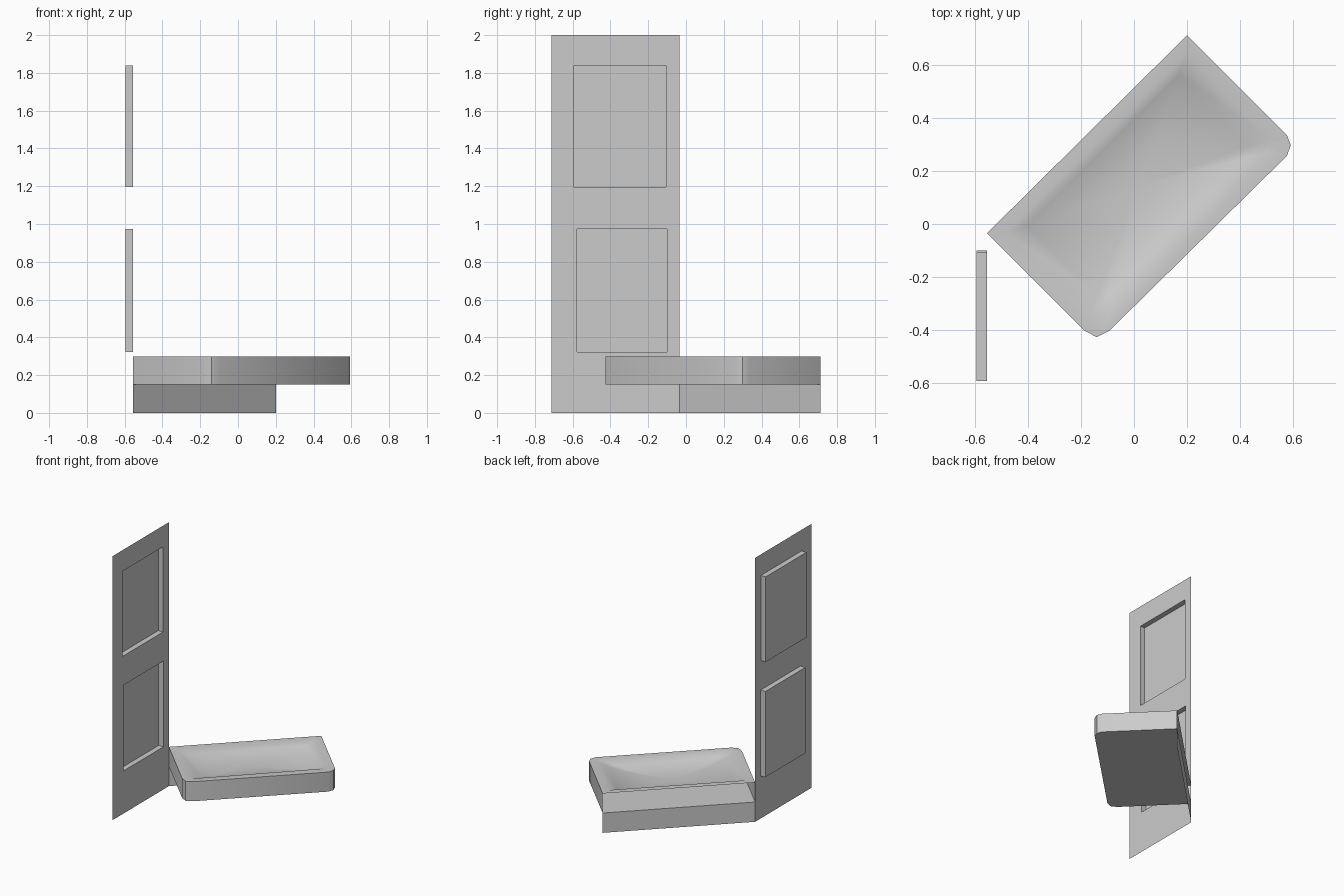
import bpy, bmesh

if "Cube" in bpy.data.objects:
    bpy.data.objects.remove(bpy.data.objects["Cube"])

def make_object(name, bm):
    bmesh.ops.remove_doubles(bm, verts=bm.verts, dist=0.0005)
    me = bpy.data.meshes.new(name)
    bm.to_mesh(me)
    bm.free()
    ob = bpy.data.objects.new(name, me)
    bpy.context.collection.objects.link(ob)
    return ob

def ring(bm, pts, z):
    return [bm.verts.new((x, y, z)) for x, y in pts]

def bridge(bm, a, b, skip=()):
    n = len(a)
    for i in range(n):
        if i not in skip:
            j = (i + 1) % n
            bm.faces.new((a[i], a[j], b[j], b[i]))

# Door-like side panel: thin sheet with two recessed fields
FRONT_X, BACK_X = -0.555, -0.595

def rect(bm, x, y0, y1, z0, z1):
    return [bm.verts.new((x, y, z)) for y, z in
            ((y0, z0), (y1, z0), (y1, z1), (y0, z1))]

bm = bmesh.new()
for z0, z1, field in ((0, 1.085, (-0.578, -0.1, 0.323, 0.973)),
                      (1.085, 2, (-0.592, -0.105, 1.195, 1.84))):
    outer = rect(bm, FRONT_X, -0.712, -0.035, z0, z1)
    hole = rect(bm, FRONT_X, *field)
    back = rect(bm, BACK_X, *field)
    bridge(bm, outer, hole)
    bridge(bm, hole, back)
    bm.faces.new(back)
make_object("side_panel", bm)

# Tray: rounded front corners, dished top, flat base, open at the back
outline = [(0.2, 0.712), (-0.555, -0.035), (-0.185, -0.404), (-0.14, -0.427),
           (-0.094, -0.404), (0.577, 0.257), (0.592, 0.298), (0.577, 0.336)]
lip = [(0.2, 0.645), (-0.487, -0.033), (-0.165, -0.345), (-0.135, -0.358),
       (-0.09, -0.328), (0.505, 0.272), (0.515, 0.3), (0.505, 0.322)]
centre = (0.02, 0.142)

bm = bmesh.new()
base = ring(bm, outline, 0.15)
top = ring(bm, outline, 0.298)
bm.faces.new(base[::-1])
bridge(bm, base, top, skip=(0,))
prev = ring(bm, lip, 0.298)
bridge(bm, top, prev)
for t, z in ((0.16, 0.275), (0.36, 0.253), (0.65, 0.24)):
    pts = [(x + (centre[0] - x) * t, y + (centre[1] - y) * t) for x, y in lip]
    cur = ring(bm, pts, z)
    bridge(bm, prev, cur)
    prev = cur
mid = bm.verts.new((*centre, 0.235))
for i in range(8):
    bm.faces.new((prev[i], prev[(i + 1) % 8], mid))
tray = make_object("tray", bm)
bpy.context.view_layer.objects.active = tray
tray.select_set(True)
bpy.ops.object.shade_smooth_by_angle(angle=0.7)

# Upright strip under the back edge of the tray
bm = bmesh.new()
lo, hi = ring(bm, outline[:2], 0), ring(bm, outline[:2], 0.15)
bm.faces.new((lo[0], lo[1], hi[1], hi[0]))
make_object("back_skirt", bm)
